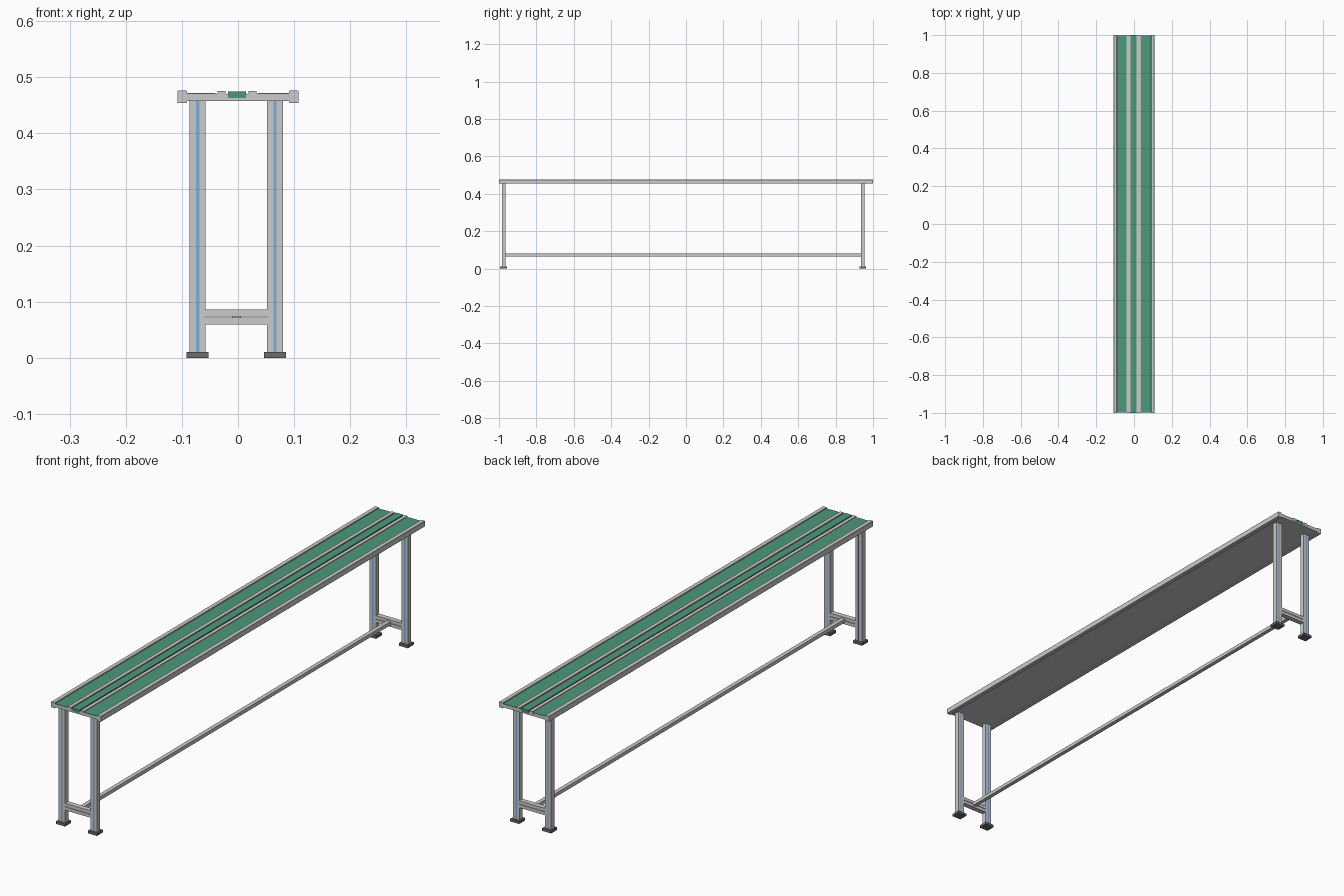
import bpy, bmesh

if "Cube" in bpy.data.objects:
    bpy.data.objects.remove(bpy.data.objects["Cube"])


def material(name, rgb):
    m = bpy.data.materials.new(name)
    m.diffuse_color = (*rgb, 1)
    m.use_nodes = True
    m.node_tree.nodes["Principled BSDF"].inputs["Base Color"].default_value = m.diffuse_color
    return m


GREEN = material("green_belt", (0.07, 0.32, 0.19))
BLUE = material("blue_strip", (0.2, 0.42, 0.75))
DARK = material("dark_rubber", (0.15, 0.15, 0.15))


def extrude(name, points, axis, lo, hi, mat=None):
    """Extrude a closed 2D profile along y (profile in xz) or z (profile in xy)."""
    bm = bmesh.new()
    if axis == "y":
        verts = [bm.verts.new((a, lo, b)) for a, b in points]
        step = (0, hi - lo, 0)
    else:
        verts = [bm.verts.new((a, b, lo)) for a, b in points]
        step = (0, 0, hi - lo)
    face = bm.faces.new(verts)
    new = bmesh.ops.extrude_face_region(bm, geom=[face])["geom"]
    moved = [v for v in new if isinstance(v, bmesh.types.BMVert)]
    bmesh.ops.translate(bm, verts=moved, vec=step)
    bmesh.ops.recalc_face_normals(bm, faces=bm.faces[:])
    mesh = bpy.data.meshes.new(name)
    bm.to_mesh(mesh)
    bm.free()
    if mat:
        mesh.materials.append(mat)
    obj = bpy.data.objects.new(name, mesh)
    bpy.context.collection.objects.link(obj)
    return obj


def box(name, x0, x1, y0, y1, z0, z1, mat=None):
    return extrude(name, [(x0, z0), (x1, z0), (x1, z1), (x0, z1)], "y", y0, y1, mat)


# Table top panel with the two wide green belts
box("top_panel", -0.092, 0.092, -0.999, 0.999, 0.458, 0.4705)
box("left_belt", -0.0915, -0.040, -0.999, 0.999, 0.470, 0.472, GREEN)
box("right_belt", 0.036, 0.0915, -0.999, 0.999, 0.470, 0.472, GREEN)

# Middle belt between two guide rails
box("middle_belt", -0.018, 0.014, -1, 1, 0.463, 0.475, GREEN)
for side, c in (("left", -0.0295), ("right", 0.0260)):
    profile = [(-0.010, 0.464), (0.010, 0.464), (0.010, 0.470), (0.007, 0.4715),
               (0.007, 0.4755), (-0.007, 0.4755), (-0.007, 0.4715), (-0.010, 0.470)]
    extrude(f"{side}_guide_rail", [(c + x, z) for x, z in profile], "y", -1, 1)

# Outer side rails with small chamfers
for side, s in (("left", -1), ("right", 1)):
    profile = [(0.092, 0.454), (0.107, 0.454), (0.108, 0.455), (0.108, 0.475),
               (0.107, 0.476), (0.092, 0.476), (0.091, 0.475), (0.091, 0.455)]
    extrude(f"{side}_side_rail", [(s * x, z) for x, z in profile], "y", -1, 1)

# Leg frames: slotted legs, blue slot strips, feet and a split crossbar
W, D, S, R = 0.014, 0.010, 0.003, 0.003
leg_profile = [(-W, -D), (-S, -D), (-S, -D + R), (S, -D + R), (S, -D), (W, -D),
               (W, D), (S, D), (S, D - R), (-S, D - R), (-S, D), (-W, D)]
for end, cy in (("front", -0.975), ("back", 0.945)):
    for side, cx in (("left", -0.072), ("right", 0.066)):
        name = f"{end}_{side}"
        extrude(f"{name}_leg", [(cx + x, cy + y) for x, y in leg_profile], "z", 0.009, 0.459)
        for face, s in (("outer", -1), ("inner", 1)):
            ys = sorted((cy + s * (D - R - 0.0005), cy + s * (D - 0.0005)))
            box(f"{name}_{face}_strip", cx - S, cx + S, *ys, 0.009, 0.459, BLUE)
        box(f"{name}_foot", cx - 0.0195, cx + 0.0195, cy - 0.0185, cy + 0.0185, 0, 0.010, DARK)
    for part, z0, z1 in (("lower", 0.059, 0.0717), ("upper", 0.0733, 0.086)):
        box(f"{end}_{part}_crossbar", -0.058, 0.052, cy - D, cy + D, z0, z1)

# Long stretcher between the crossbars
box("stretcher", -0.011, 0.005, -0.966, 0.936, 0.066, 0.080)
